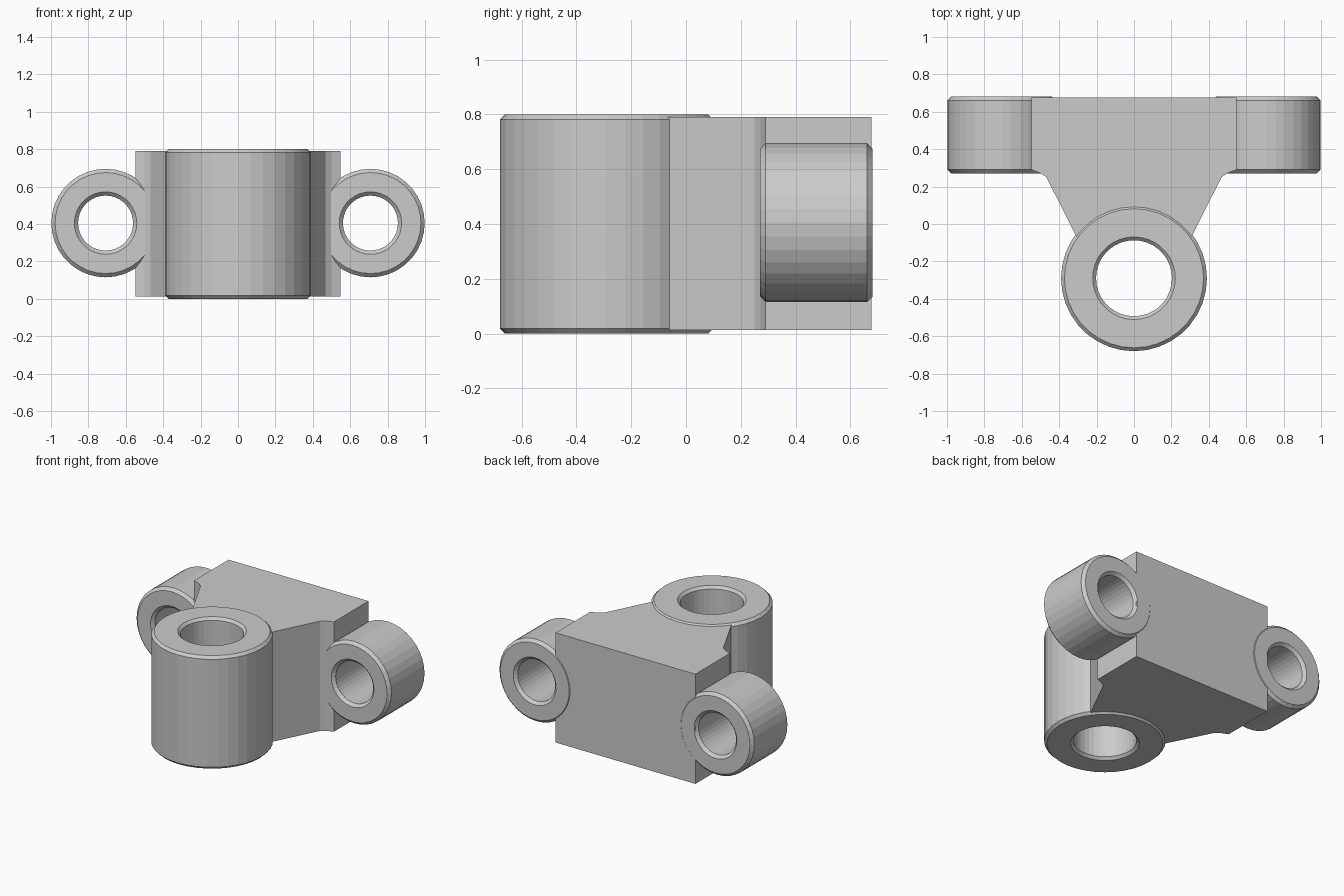
import bpy, bmesh
from math import cos, sin, pi
from mathutils import Matrix

if "Cube" in bpy.data.objects:
    bpy.data.objects.remove(bpy.data.objects["Cube"])

SEG = 36


def finish(name, bm):
    bmesh.ops.recalc_face_normals(bm, faces=bm.faces)
    me = bpy.data.meshes.new(name)
    bm.to_mesh(me)
    bm.free()
    ob = bpy.data.objects.new(name, me)
    bpy.context.collection.objects.link(ob)
    return ob


def bushing(name, outer, inner, length, chamfer, matrix):
    """Hollow cylinder with chamfered rims, lathed around local z."""
    h, c = length / 2, chamfer
    section = [(inner, -h + c), (inner + c, -h), (outer - c, -h), (outer, -h + c),
               (outer, h - c), (outer - c, h), (inner + c, h), (inner, h - c)]
    bm = bmesh.new()
    rings = []
    for i in range(SEG):
        a = 2 * pi * i / SEG
        rings.append([bm.verts.new(matrix @ Matrix.Rotation(a, 4, 'Z') @ Matrix.Translation((r, 0, z)).to_translation())
                      for r, z in section])
    n = len(section)
    for i in range(SEG):
        p, q = rings[i], rings[(i + 1) % SEG]
        for j in range(n):
            k = (j + 1) % n
            bm.faces.new((p[j], q[j], q[k], p[k]))
    return finish(name, bm)


# Upright main sleeve
bushing("main_sleeve", 0.39, 0.203, 0.80, 0.018, Matrix.Translation((0, -0.29, 0.40)))

# Horizontal mounting sleeves, one on each side
for side, sx in (("left", -1), ("right", 1)):
    bushing(side + "_mount_sleeve", 0.29, 0.147, 0.41, 0.02,
            Matrix.Translation((0.708 * sx, 0.476, 0.405)) @ Matrix.Rotation(pi / 2, 4, 'X'))

# Tapered connecting block, extruded from a mirrored outline
half = [(0.31, -0.065), (0.468, 0.25), (0.50, 0.272), (0.548, 0.29), (0.548, 0.677)]
outline = half + [(-x, y) for x, y in reversed(half)]
bm = bmesh.new()
base = bm.faces.new([bm.verts.new((x, y, 0.013)) for x, y in outline])
ext = bmesh.ops.extrude_face_region(bm, geom=[base])
top = [g for g in ext["geom"] if isinstance(g, bmesh.types.BMVert)]
bmesh.ops.translate(bm, verts=top, vec=(0, 0, 0.777))
finish("connecting_block", bm)
